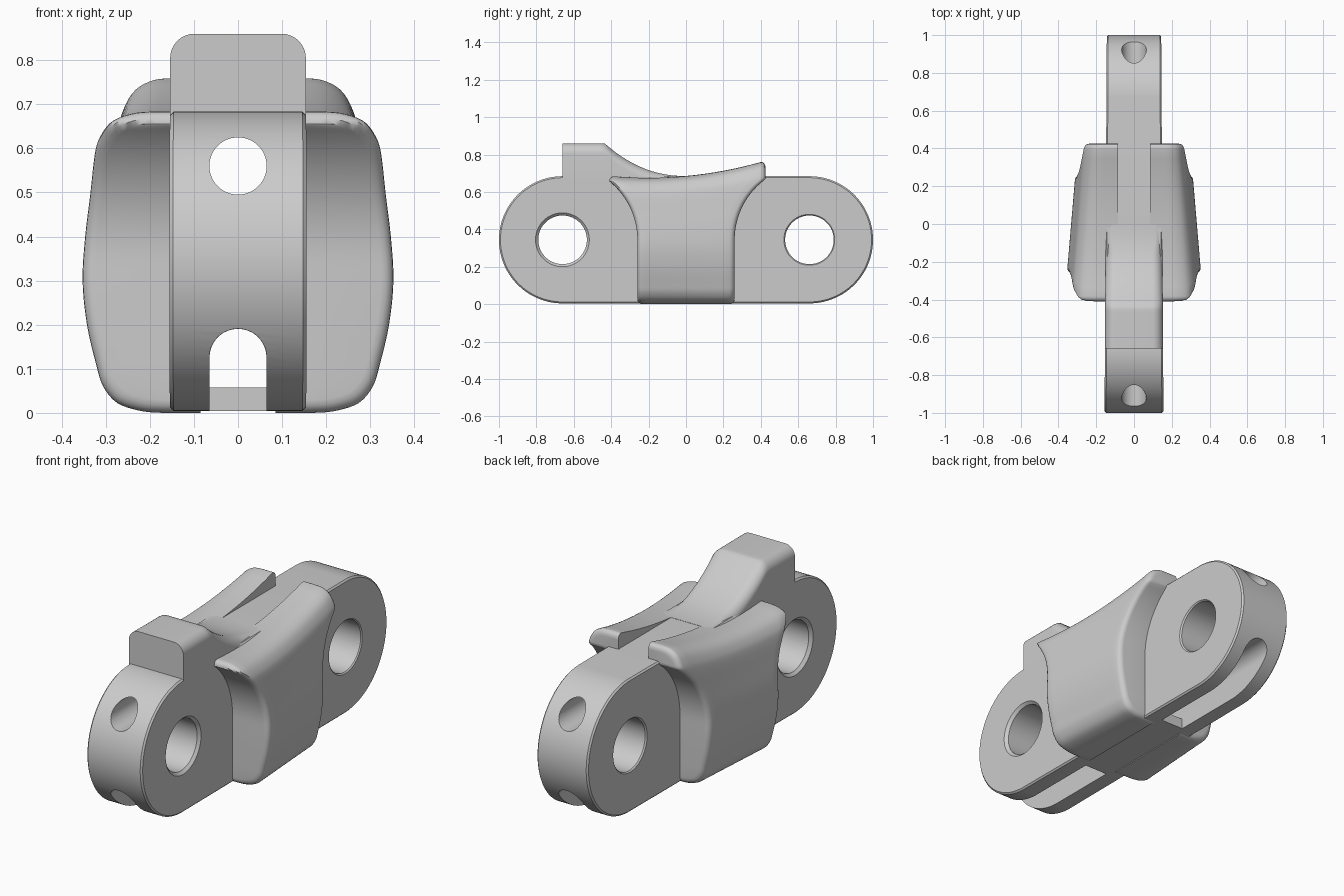
import bpy, bmesh, math

cube = bpy.data.objects.get("Cube")
if cube:
    bpy.data.objects.remove(cube, do_unlink=True)

grey = bpy.data.materials.new("plain grey")
grey.use_nodes = True
grey.diffuse_color = (0.6, 0.6, 0.6, 1)
bsdf = next(n for n in grey.node_tree.nodes if n.type == 'BSDF_PRINCIPLED')
bsdf.inputs["Base Color"].default_value = grey.diffuse_color


def loft(name, rings):
    """Skin equal rings and close the ends with strips of quads."""
    bm = bmesh.new()
    loops = [[bm.verts.new(p) for p in ring] for ring in rings]
    m = len(rings[0])
    for a, b in zip(loops, loops[1:]):
        for i in range(m):
            j = (i + 1) % m
            bm.faces.new((a[i], a[j], b[j], b[i]))
    for end in (loops[0], loops[-1]):
        for i in range(m // 2 - 1):
            bm.faces.new((end[i], end[i + 1], end[m - 2 - i], end[m - 1 - i]))
    bmesh.ops.recalc_face_normals(bm, faces=bm.faces)
    mesh = bpy.data.meshes.new(name)
    bm.to_mesh(mesh)
    bm.free()
    mesh.materials.append(grey)
    obj = bpy.data.objects.new(name, mesh)
    bpy.context.collection.objects.link(obj)
    return obj


def activate(obj):
    bpy.ops.object.select_all(action='DESELECT')
    obj.select_set(True)
    bpy.context.view_layer.objects.active = obj


def smooth(obj, degrees=35):
    activate(obj)
    bpy.ops.object.shade_smooth_by_angle(angle=math.radians(degrees))


def cut(obj, cutter):
    mod = obj.modifiers.new("cut", 'BOOLEAN')
    mod.operation, mod.solver, mod.object = 'DIFFERENCE', 'EXACT', cutter
    activate(obj)
    bpy.ops.object.modifier_apply(modifier=mod.name)
    bpy.data.objects.remove(cutter, do_unlink=True)


def circle(r, n):
    return [(r * math.cos(t), r * math.sin(t))
            for t in (2 * math.pi * (i + 0.5) / n for i in range(n))]


PIN_Y, MID_Z, RADIUS = 0.66, 0.344, 0.34


# Link body: stadium plate with a narrow chamfered rim, slightly tapered
def stadium(x, r):
    ring = []
    for u, v in circle(r, 96):
        y = u + math.copysign(PIN_Y, u)
        ring.append((x * (1 - 0.04 * y), y, MID_Z + v))
    return ring


HALF, RIM = 0.15, 0.008
body = loft("link_body", [stadium(-HALF, RADIUS - RIM), stadium(RIM - HALF, RADIUS),
                          stadium(HALF - RIM, RADIUS), stadium(HALF, RADIUS - RIM)])

# Pin holes with flared mouths
for y in (-PIN_Y, PIN_Y):
    rings = [[(x, y + u, MID_Z + v) for u, v in circle(r, 64)]
             for x, r in ((-0.18, 0.17), (-0.14, 0.13), (0.14, 0.13), (0.18, 0.17))]
    cut(body, loft("pin_cutter", rings))

# Round bore running the full length
cut(body, loft("bore_cutter", [[(u, y, 0.56 + v) for u, v in circle(0.065, 48)]
                               for y in (-1.1, 1.1)]))


# Arched slots, open below at both ends and joined by a tunnel
def arch(y0, y1, floor, r):
    steps = 24
    side = [(r * math.cos(math.pi * i / steps), 0.126 + r * math.sin(math.pi * i / steps))
            for i in range(steps + 1)]
    outline = [(0, floor), (r, floor)] + side + [(-r, floor)]
    return loft("slot_cutter", [[(x, y, z) for x, z in outline] for y in (y0, y1)])


for y0, y1, floor, r in ((-1.1, -0.29, -0.1, 0.065), (0.29, 1.1, -0.1, 0.065),
                         (-0.35, 0.35, 0.058, 0.0645)):
    cut(body, arch(y0, y1, floor, r))
smooth(body)


# Stop block: raised post with rounded shoulders and a concave ramp behind it
def block_ring(y):
    top = min(0.86, 0.685 + 0.145 * (max(-y, 0) / 0.4) ** 2.2)
    r = min(0.055, top - 0.65)
    w = 0.15 * (1 - 0.04 * y)
    half = [(w, 0.645)]
    for i in range(9):
        a = math.pi / 2 * i / 8
        half.append((w - r + r * math.cos(a), top - r + r * math.sin(a)))
    return [(x, y, z) for x, z in half] + [(-x, y, z) for x, z in reversed(half)]


block = loft("stop_block", [block_ring(-PIN_Y + PIN_Y * i / 32) for i in range(33)])
smooth(block)

# Wings: outer curve as (x, z) from bottom to top
OUTER = [(0.17, 0.0), (0.22, 0.004), (0.275, 0.022), (0.308, 0.06), (0.324, 0.11),
         (0.345, 0.2), (0.355, 0.3), (0.349, 0.4), (0.335, 0.5), (0.321, 0.59),
         (0.306, 0.63), (0.275, 0.664), (0.225, 0.682), (0.165, 0.685)]


def spline(pts, steps):
    """Catmull-Rom curve through the points."""
    p = [pts[0]] + pts + [pts[-1]]
    out = []
    for a, b, c, d in zip(p, p[1:], p[2:], p[3:]):
        for k in range(steps):
            t = k / steps
            out.append(tuple(b[i] + t * (c[i] - a[i]) / 2
                             + t * t * (a[i] - 2.5 * b[i] + 2 * c[i] - d[i] / 2)
                             + t ** 3 * (1.5 * (b[i] - c[i]) + (d[i] - a[i]) / 2)
                             for i in (0, 1)))
    return out + [pts[-1]]


TOP, INNER, FILLET = 0.685, 0.085, 0.028


def reach(z, front):
    """Half length of the wing at a height; it follows a ring around the pin."""
    if z < MID_Z:
        return 0.26
    limit = 0.41 if front else 0.425
    return min(limit, PIN_Y - math.sqrt(max(0.16 - (z - MID_Z) ** 2, 0)))


def wing_point(x, z0, s, inset, back_off, side, outer):
    z0 = z0 + inset * (1 - 2 * z0 / TOP)
    z = z0
    for _ in range(6):
        y = s * (reach(z, s < 0) - back_off)
        crown = 0.676 + 0.232 * (y + 0.2) ** 2
        z = z0 if z0 < 0.3 else 0.3 + (z0 - 0.3) * (crown - 0.3) / (TOP - 0.3)
    if outer:
        x = INNER + (x * (1 - 0.24 * (y + 0.26)) - INNER) * (1 - inset / 0.25)
    return (side * x, y, z)


def wing_ring(profile, s, inset, back_off, side):
    ring = [wing_point(x, z, s, inset, back_off, side, True) for x, z in profile]
    for i, (x, z) in enumerate(reversed(profile)):
        inner = INNER + (0.012 if i == 0 else 0)
        ring.append(wing_point(inner, z, s, inset, back_off, side, False))
    return ring


profile = spline(OUTER, 4)
ends = []
for k in range(5):
    a = math.pi / 2 * k / 4
    ends.append((FILLET * (1 - math.sin(a)), FILLET * (1 - math.cos(a))))
stations = [(-1, i, b) for i, b in ends]
stations += [(k / 8, 0, FILLET) for k in range(-7, 8)]
stations += [(1, i, b) for i, b in reversed(ends)]
for name, side in (("left_wing", 1), ("right_wing", -1)):
    wing = loft(name, [wing_ring(profile, s, i, b, side) for s, i, b in stations])
    smooth(wing, 40)
